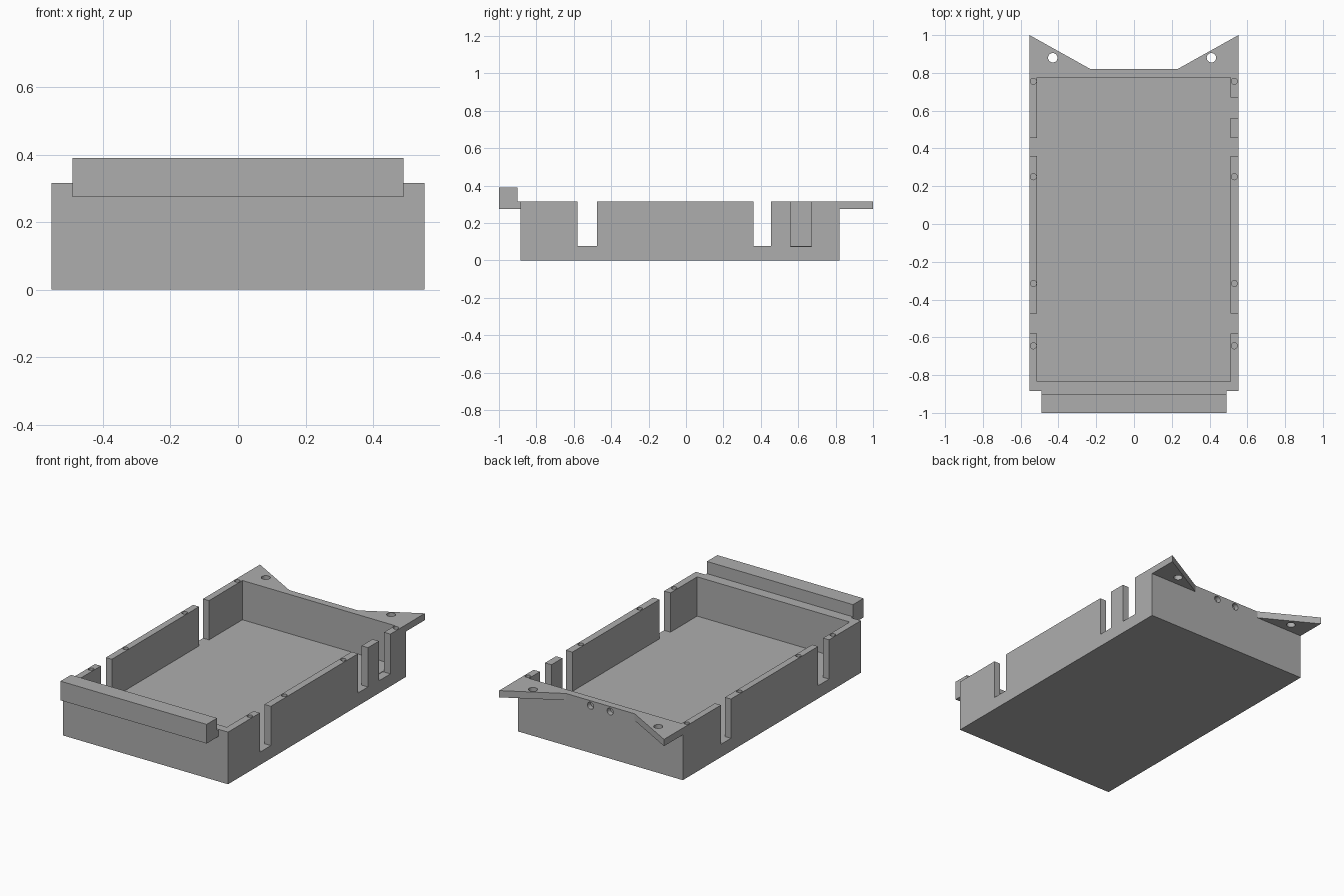
import bpy, bmesh, math
from mathutils import Matrix, Vector

if "Cube" in bpy.data.objects:
    bpy.data.objects.remove(bpy.data.objects["Cube"])

grey = bpy.data.materials.new("matte grey")
grey.diffuse_color = (0.42, 0.42, 0.42, 1)
grey.use_nodes = True
grey.node_tree.nodes["Principled BSDF"].inputs["Base Color"].default_value = grey.diffuse_color


def finish(name, bm):
    bmesh.ops.recalc_face_normals(bm, faces=bm.faces[:])
    me = bpy.data.meshes.new(name)
    bm.to_mesh(me)
    bm.free()
    me.materials.append(grey)
    ob = bpy.data.objects.new(name, me)
    bpy.context.collection.objects.link(ob)
    return ob


def prism(name, outline, z0, z1):
    bm = bmesh.new()
    face = bm.faces.new([bm.verts.new((x, y, z0)) for x, y in outline])
    ext = bmesh.ops.extrude_face_region(bm, geom=[face])
    verts = [g for g in ext["geom"] if isinstance(g, bmesh.types.BMVert)]
    bmesh.ops.translate(bm, verts=verts, vec=(0, 0, z1 - z0))
    return finish(name, bm)


def box(name, x0, x1, y0, y1, z0, z1):
    return prism(name, [(x0, y0), (x1, y0), (x1, y1), (x0, y1)], z0, z1)


def rod(name, centre, radius, length, along_y=False):
    bm = bmesh.new()
    m = Matrix.Translation(Vector(centre))
    if along_y:
        m = m @ Matrix.Rotation(math.pi / 2, 4, "X")
    bmesh.ops.create_cone(bm, cap_ends=True, segments=24, radius1=radius,
                          radius2=radius, depth=length, matrix=m)
    return finish(name, bm)


def cut(target, cutters):
    bpy.context.view_layer.objects.active = target
    for c in cutters:
        mod = target.modifiers.new("cut", "BOOLEAN")
        mod.operation = "DIFFERENCE"
        mod.solver = "EXACT"
        mod.object = c
        bpy.ops.object.modifier_apply(modifier=mod.name)
        bpy.data.objects.remove(c)


W, TOP, FLOOR = 0.553, 0.316, 0.078
FRONT, BACK = -0.885, 0.82

# Open tray with cable slots in the side walls
tray = box("tray", -W, W, FRONT, BACK, 0, TOP)
cutters = [box("cavity", -0.513, 0.51, -0.835, 0.775, FLOOR, 0.5)]
for y0, y1 in ((-0.58, -0.475), (0.36, 0.455)):
    cutters.append(box("left_slot", -0.7, -0.4, y0, y1, FLOOR, 0.5))
    cutters.append(box("right_slot", 0.4, 0.7, y0, y1, FLOOR, 0.5))
cutters.append(box("extra_slot", 0.503, 0.7, 0.56, 0.67, FLOOR - 0.003, 0.5))

# Blind pin holes in the wall tops
for x in (-0.533, 0.531):
    for y in (0.755, 0.25, -0.315, -0.645):
        cutters.append(rod("pin_hole", (x, y, TOP), 0.016, 0.16))

# Two blind holes in the back wall
for x in (-0.066, 0.066):
    cutters.append(rod("back_hole", (x, BACK, 0.286), 0.021, 0.06, True))
cut(tray, cutters)

# Triangular mounting ears with screw holes
for name, s, hole_x in (("left_ear", -1, -0.43), ("right_ear", 1, 0.41)):
    ear = prism(name, [(s * W, BACK), (s * 0.23, BACK), (s * W, 1.0)], 0.275, TOP)
    cut(ear, [rod("screw_hole", (hole_x, 0.88, 0.3), 0.025, 0.2)])

# Front lip: thin neck carrying a raised bar
box("lip_neck", -0.49, 0.49, -0.9, FRONT, 0.274, TOP)
box("lip_bar", -0.49, 0.49, -1.0, -0.9, 0.274, 0.39)
